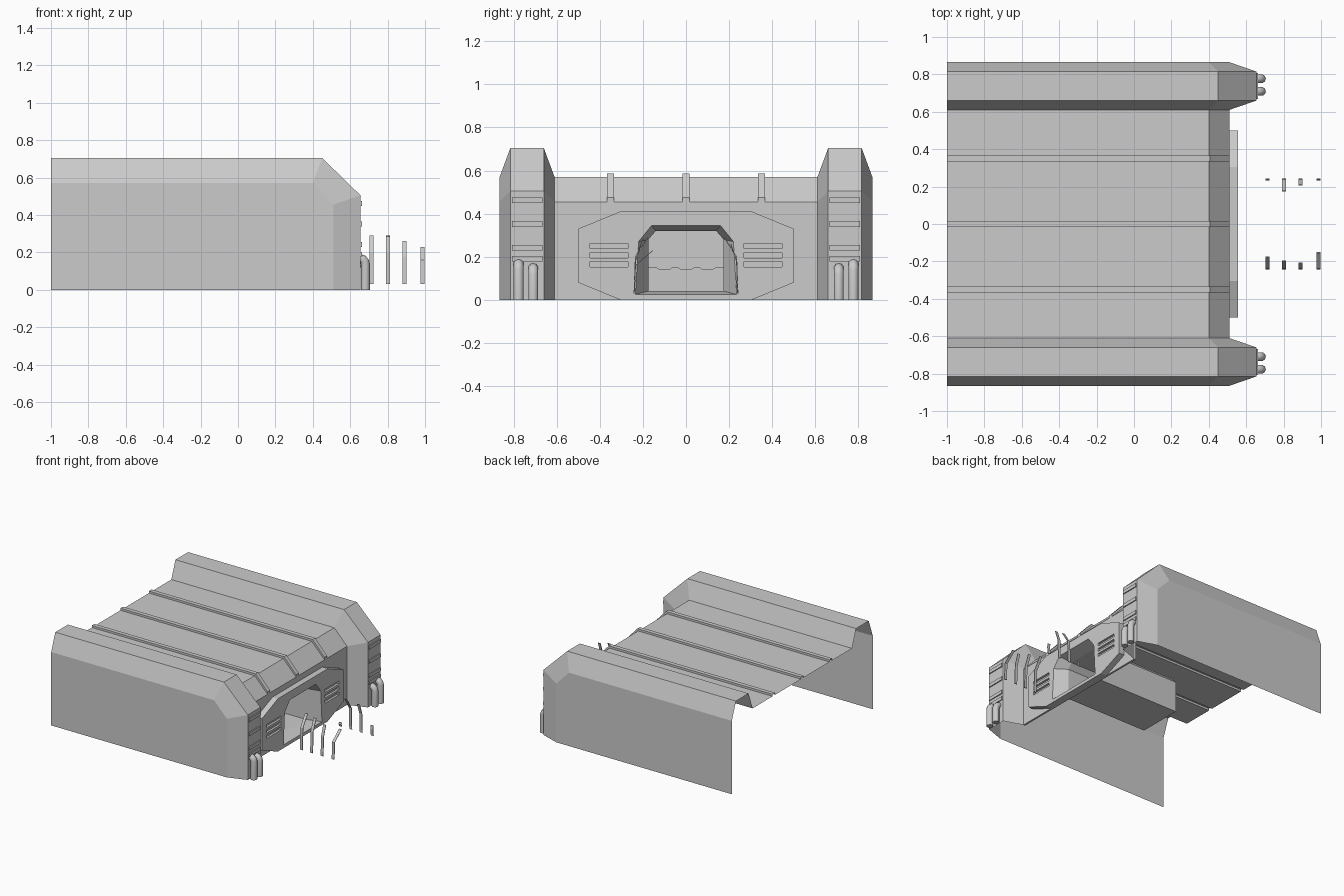
import bpy, bmesh
from mathutils import Vector

if "Cube" in bpy.data.objects:
    bpy.data.objects.remove(bpy.data.objects["Cube"])


def make(name, verts, faces):
    me = bpy.data.meshes.new(name)
    me.from_pydata(verts, [], faces)
    bm = bmesh.new()
    bm.from_mesh(me)
    bmesh.ops.remove_doubles(bm, verts=bm.verts, dist=1e-5)
    bmesh.ops.recalc_face_normals(bm, faces=bm.faces)
    bm.to_mesh(me)
    bm.free()
    ob = bpy.data.objects.new(name, me)
    bpy.context.collection.objects.link(ob)
    return ob


def prism(name, poly, x0, x1):
    """Extrude a (y, z) outline along x."""
    n = len(poly)
    verts = [(x, y, z) for x in (x0, x1) for y, z in poly]
    faces = [tuple(range(n)), tuple(range(n, 2 * n))]
    faces += [(i, (i + 1) % n, n + (i + 1) % n, n + i) for i in range(n)]
    return make(name, verts, faces)


def rect(y0, y1, z0, z1):
    return [(y0, z0), (y1, z0), (y1, z1), (y0, z1)]


def mirrored(half):
    """Complete a symmetric outline from its +y half (bottom to top)."""
    return half + [(-y, z) for y, z in reversed(half)]


def cut(ob, cutter):
    m = ob.modifiers.new("cut", 'BOOLEAN')
    m.operation = 'DIFFERENCE'
    m.solver = 'EXACT'
    m.object = cutter
    cutter.hide_render = True
    cutter.hide_set(True)


# Hull shell: lengthwise (x, z) paths lofted across y, including roof ribs
low = [(-1, .57), (.40, .57), (.51, .455), (.51, 0)]
rib = [(-1, .586), (.407, .586), (.51, .475), (.51, .455)]
top = [(-1, .705), (.45, .705), (.655, .505), (.655, 0)]
stations = [(-.865, low), (-.815, top), (-.66, top), (-.61, low)]
for yc in (-.35, 0, .35):
    a, b = yc - .016, yc + .016
    stations += [(a, low), (a, rib), (b, rib), (b, low)]
stations += [(.61, low), (.66, top), (.815, top), (.865, low)]
verts = [(x, y, z) for y, path in stations for x, z in path]
faces = []
for i in range(len(stations) - 1):
    y0, p0 = stations[i]
    y1, p1 = stations[i + 1]
    for j in range(3):
        middle = abs(y0) < .62 and abs(y1) < .62
        if j == 2 and middle and not (p0 is rib and p1 is rib):
            continue  # front wall is its own part
        a, b = i * 4 + j, (i + 1) * 4 + j
        faces.append((a, a + 1, b + 1, b))
for base, y in ((0, -.865), ((len(stations) - 1) * 4, .865)):
    verts.append((-1, y, 0))
    faces.append((base, base + 1, base + 2, base + 3, len(verts) - 1))
make("hull_shell", verts, faces)

# Front wall and the raised octagonal panel
wall = prism("front_wall", rect(-.61, .61, 0, .455), .495, .51)
panel = prism("front_panel", mirrored([(.305, 0), (.5, .08), (.5, .33), (.305, .41)]), .508, .557)

# Doorway opening cut through both
door_outer = mirrored([(.235, .025), (.22, .27), (.16, .345)])
door_inner = mirrored([(.175, .04), (.175, .28), (.14, .32)])
door_cutter = prism("door_cutter", door_outer, .45, .6)
cut(wall, door_cutter)
cut(panel, door_cutter)

# Vent slots in the panel
for s in (-1, 1):
    for z in (.25, .207, .165):
        y0, y1 = sorted((s * .27, s * .445))
        cut(panel, prism("vent_cutter", rect(y0, y1, z - .012, z + .012), .54, .6))

# Tapering door frame and tunnel behind it
rings = [(.557, door_outer), (.46, door_inner), (-.24, door_inner)]
n = len(door_outer)
tv = [(x, y, z) for x, ring in rings for y, z in ring]
tf = [(r * n + i, r * n + (i + 1) % n, (r + 1) * n + (i + 1) % n, (r + 1) * n + i)
      for r in range(2) for i in range(n)]
tf.append(tuple(range(2 * n, 3 * n)))
make("door_tunnel", tv, tf)

# Lower half of the inner door with a toothed top edge
teeth = [(.175, .04), (.175, .15)]
for c in (.1, 0, -.1):
    teeth += [(c + .035, .15), (c + .022, .14), (c - .022, .14), (c - .035, .15)]
teeth += [(-.175, .15), (-.175, .04)]
prism("inner_door_lower", teeth, -.24, -.23)

for s in (-1, 1):
    # Horizontal ribs on the tower fronts
    for z in (.462, .352, .242, .19):
        y0, y1 = sorted((s * .667, s * .808))
        prism("tower_rib", rect(y0, y1, z - .013, z + .013), .64, .663)
    # Bent pipes at the tower feet
    for y, h in ((.777, .19), (.709, .17)):
        cu = bpy.data.curves.new("tower_pipe", 'CURVE')
        cu.dimensions = '3D'
        cu.bevel_depth = .024
        cu.bevel_resolution = 3
        cu.use_fill_caps = True
        sp = cu.splines.new('POLY')
        t = h - .024
        pts = [(.681, 0), (.681, t - .028), (.677, t - .014), (.668, t - .004), (.655, t), (.64, t)]
        sp.points.add(len(pts) - 1)
        for p, (x, z) in zip(sp.points, pts):
            p.co = (x, s * y, z, 1)
        ob = bpy.data.objects.new("tower_pipe", cu)
        bpy.context.collection.objects.link(ob)

# Thin bent strips standing in front of the door: x, side, top y, top z
strips = [(.712, -1, .18, .29), (.80, -1, .20, .285), (.89, -1, .21, .26), (.985, -1, .155, .23),
          (.712, 1, .243, .06), (.80, 1, .18, .29), (.89, 1, .21, .26), (.985, 1, .241, .11)]
for x, s, yt, zt in strips:
    zm = .03 + (zt - .03) * .65
    line = [(.243, .03), (.237, zm), (yt, zt)]
    outline = line + [(y - .005, z) for y, z in reversed(line)]
    prism("approach_strip", [(s * y, z) for y, z in outline], x - .01, x + .012)
